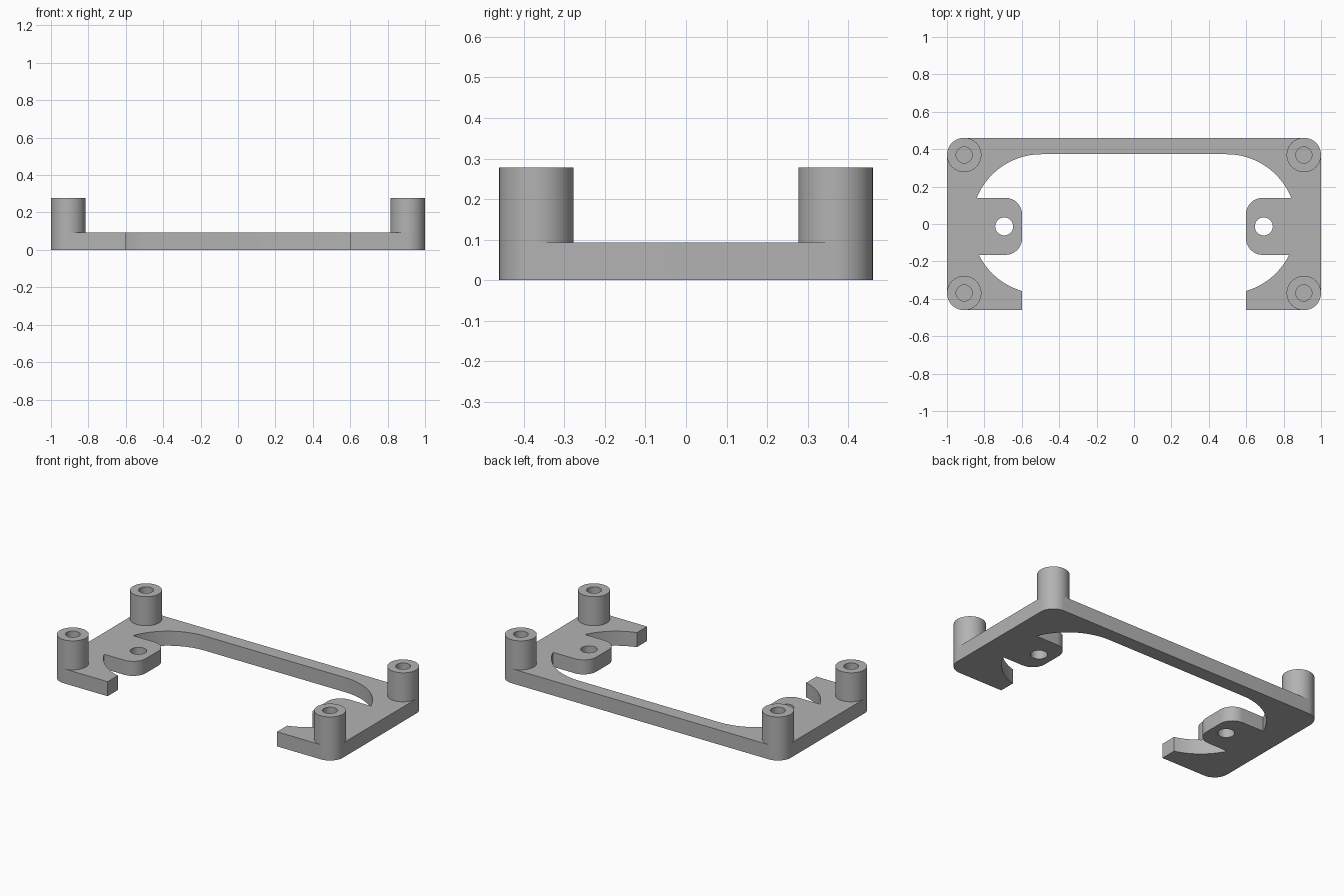
import bpy
import bmesh
from math import sin, cos, radians, asin, degrees, sqrt

cube = bpy.data.objects.get("Cube")
if cube:
    bpy.data.objects.remove(cube, do_unlink=True)

# Main dimensions
HALF_X, HALF_Y = 1.0, 0.461
PLATE_H, POST_H = 0.093, 0.278
POST_R, BORE_R = 0.092, 0.043
POST_X, POST_Y = HALF_X - POST_R, HALF_Y - POST_R
SLOT_X, SLOT_R = 0.495, 0.373
TAB_X, TAB_TOP, TAB_LOW, TAB_R = 0.598, 0.140, -0.165, 0.09
HOLE = (0.694, -0.013, 0.048)
SEGMENTS = 48

grey = bpy.data.materials.new("plain_grey")
grey.use_nodes = True
colour = (0.45, 0.45, 0.45, 1)
grey.diffuse_color = colour
grey.node_tree.nodes["Principled BSDF"].inputs["Base Color"].default_value = colour


def arc(cx, cy, r, start, end, steps=12):
    """Points along an arc, angles in degrees."""
    angles = [radians(start + (end - start) * i / steps) for i in range(steps + 1)]
    return [(cx + r * cos(a), cy + r * sin(a)) for a in angles]


def circle(cx, cy, r):
    return arc(cx, cy, r, 0, 360, SEGMENTS)[:-1]


def finish(obj):
    obj.data.materials.clear()
    obj.data.materials.append(grey)
    bpy.ops.object.select_all(action="DESELECT")
    obj.select_set(True)
    bpy.context.view_layer.objects.active = obj
    bpy.ops.object.shade_smooth_by_angle(angle=radians(30))


def extrude_loops(name, loops, z0, z1):
    """Fill closed loops (later ones become holes) and extrude from z0 to z1."""
    bm = bmesh.new()
    edges = []
    for loop in loops:
        verts = [bm.verts.new((x, y, z0)) for x, y in loop]
        edges += [bm.edges.new((v, verts[i - 1])) for i, v in enumerate(verts)]
    bmesh.ops.triangle_fill(bm, edges=edges, use_beauty=True, use_dissolve=False)
    result = bmesh.ops.extrude_face_region(bm, geom=bm.faces[:], use_keep_orig=True)
    top = [g for g in result["geom"] if isinstance(g, bmesh.types.BMVert)]
    bmesh.ops.translate(bm, verts=top, vec=(0, 0, z1 - z0))
    bmesh.ops.recalc_face_normals(bm, faces=bm.faces[:])
    mesh = bpy.data.meshes.new(name)
    bm.to_mesh(mesh)
    bm.free()
    obj = bpy.data.objects.new(name, mesh)
    bpy.context.collection.objects.link(obj)
    finish(obj)
    return obj


# Right half of the bracket outline, from the rear bar round to the inner slot edge
upper = degrees(asin(TAB_TOP / SLOT_R))
lower = degrees(asin(TAB_LOW / SLOT_R))
arm_y = -sqrt(SLOT_R ** 2 - (TAB_X - SLOT_X) ** 2)
arm_end = degrees(asin(arm_y / SLOT_R))

half = arc(POST_X, POST_Y, POST_R, 90, 0)
half += arc(POST_X, -POST_Y, POST_R, 0, -90)
half += [(TAB_X, -HALF_Y)]
half += arc(SLOT_X, 0, SLOT_R, arm_end, lower, 16)
half += arc(TAB_X + TAB_R, TAB_LOW + TAB_R, TAB_R, 270, 180)
half += arc(TAB_X + TAB_R, TAB_TOP - TAB_R, TAB_R, 180, 90)
half += arc(SLOT_X, 0, SLOT_R, upper, 90, 20)
outline = half + [(-x, y) for x, y in reversed(half)]

# Plate with a screw hole in each tab
hx, hy, hr = HOLE
extrude_loops("bracket_plate", [outline, circle(hx, hy, hr), circle(-hx, hy, hr)], 0, PLATE_H)

# Hollow corner posts
for side, sx in (("left", 1), ("right", -1)):
    for end, sy in (("front", -1), ("back", 1)):
        centre = (sx * POST_X, sy * POST_Y)
        extrude_loops(f"{end}_{side}_post",
                      [circle(*centre, POST_R), circle(*centre, BORE_R)],
                      PLATE_H, POST_H)
